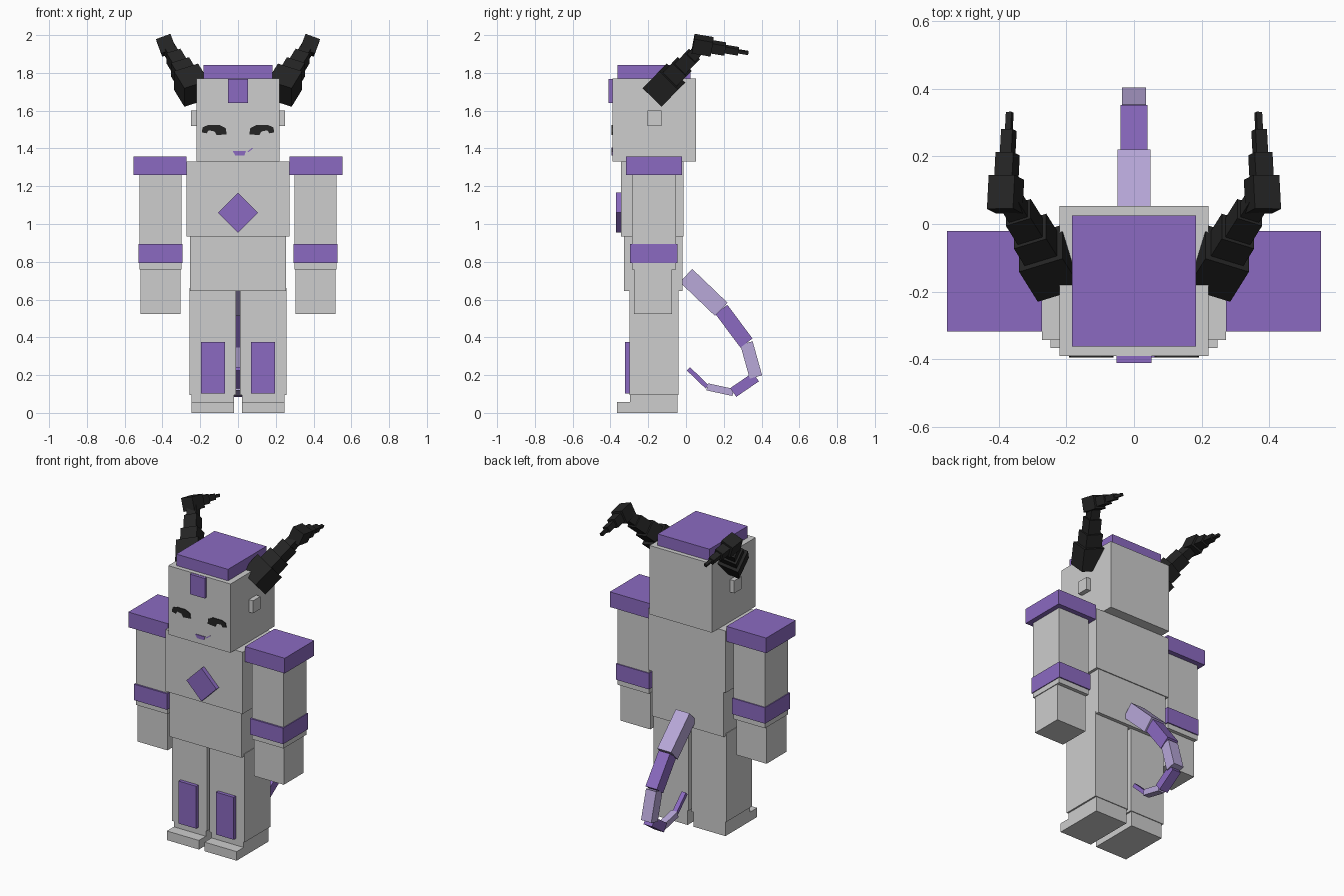
import bpy, bmesh, math
from mathutils import Vector, Matrix

cube = bpy.data.objects.get("Cube")
if cube:
    bpy.data.objects.remove(cube, do_unlink=True)


def material(name, rgb):
    lin = [(c / 255 / 12.92) if c < 11 else ((c / 255 + 0.055) / 1.055) ** 2.4 for c in rgb]
    m = bpy.data.materials.new(name)
    m.use_nodes = True
    m.diffuse_color = (*lin, 1)
    m.node_tree.nodes["Principled BSDF"].inputs["Base Color"].default_value = (*lin, 1)
    return m


GREY = material("light grey", (205, 205, 205))
PURPLE = material("purple", (139, 106, 193))
LILAC = material("pale lilac", (184, 168, 217))
BLACK = material("charcoal black", (36, 36, 36))


def finish(name, bm, mat):
    bmesh.ops.recalc_face_normals(bm, faces=bm.faces)
    me = bpy.data.meshes.new(name)
    bm.to_mesh(me)
    bm.free()
    me.materials.append(mat)
    ob = bpy.data.objects.new(name, me)
    bpy.context.collection.objects.link(ob)
    return ob


def box(name, xs, ys, zs, mat):
    """Axis-aligned box from its ranges."""
    bm = bmesh.new()
    size = Vector([r[1] - r[0] for r in (xs, ys, zs)])
    mid = Vector([(r[0] + r[1]) / 2 for r in (xs, ys, zs)])
    bmesh.ops.create_cube(bm, size=1, matrix=Matrix.Translation(mid) @ Matrix.Diagonal((*size, 1)))
    return finish(name, bm, mat)


def pair(name, xs, ys, zs, mat):
    """A box on the model's left and its mirror on the right."""
    box("left_" + name, xs, ys, zs, mat)
    box("right_" + name, (-xs[1], -xs[0]), ys, zs, mat)


def beam(bm, a, b, hu, hv, roll=0.0, side=1):
    """Box running from a to b, with half widths hu (sideways) and hv."""
    a, b = Vector(a), Vector(b)
    d = (b - a).normalized()
    u = Vector((1, 0, 0))
    u = (u - d * u.dot(d)).normalized()
    u = Matrix.Rotation(roll, 3, d) @ u
    v = d.cross(u)
    rot = Matrix((u, v, d)).transposed().to_4x4()
    m = Matrix.Translation((a + b) / 2) @ rot @ Matrix.Diagonal((2 * hu, 2 * hv, (b - a).length, 1))
    bmesh.ops.create_cube(bm, size=1, matrix=Matrix.Diagonal((side, 1, 1, 1)) @ m)


def plate(name, pts, y, depth, mat, side=1):
    """Flat outline in x and z, extruded forwards from y."""
    bm = bmesh.new()
    f = bm.faces.new([bm.verts.new((side * x, y, z)) for x, z in pts])
    ext = bmesh.ops.extrude_face_region(bm, geom=[f])["geom"]
    bmesh.ops.translate(bm, vec=(0, -depth, 0), verts=[g for g in ext if isinstance(g, bmesh.types.BMVert)])
    return finish(name, bm, mat)


# Head
box("head", (-0.22, 0.22), (-0.39, 0.053), (1.33, 1.77), GREY)
box("head_cap", (-0.183, 0.183), (-0.362, 0.025), (1.77, 1.843), PURPLE)
box("forehead_gem", (-0.052, 0.052), (-0.41, -0.39), (1.64, 1.768), PURPLE)
pair("ear", (0.22, 0.25), (-0.205, -0.13), (1.52, 1.60), GREY)

# Face
eye = [(0.192, 1.485), (0.187, 1.512), (0.16, 1.523), (0.097, 1.523), (0.065, 1.507),
       (0.06, 1.475), (0.113, 1.47), (0.124, 1.49), (0.155, 1.496), (0.166, 1.48)]
plate("left_eye", eye, -0.39, 0.004, BLACK)
plate("right_eye", eye, -0.39, 0.004, BLACK, -1)
plate("mouth", [(-0.028, 1.386), (0.042, 1.386), (0.034, 1.363), (-0.014, 1.363)], -0.39, 0.004, PURPLE)
plate("smirk", [(0.05, 1.384), (0.076, 1.404), (0.08, 1.4), (0.055, 1.38)], -0.39, 0.004, PURPLE)

# Torso
box("chest", (-0.272, 0.272), (-0.343, -0.012), (0.935, 1.33), GREY)
box("waist", (-0.254, 0.254), (-0.328, -0.018), (0.645, 0.935), GREY)
r = 0.106
plate("chest_gem", [(0, 1.06 + r), (r, 1.06), (0, 1.06 - r), (-r, 1.06)], -0.343, 0.027, PURPLE)

# Arms
pair("shoulder_pad", (0.272, 0.553), (-0.318, -0.02), (1.26, 1.357), PURPLE)
pair("upper_arm", (0.299, 0.522), (-0.286, -0.052), (0.76, 1.26), GREY)
pair("armband", (0.293, 0.527), (-0.297, -0.045), (0.793, 0.895), PURPLE)
pair("forearm", (0.305, 0.517), (-0.276, -0.075), (0.523, 0.76), GREY)

# Legs
pair("leg", (0.01, 0.257), (-0.30, -0.04), (0.095, 0.66), GREY)
pair("ankle", (0.02, 0.247), (-0.296, -0.045), (0.058, 0.095), GREY)
pair("foot", (0.02, 0.247), (-0.366, -0.045), (0, 0.058), GREY)
pair("shin_plate", (0.07, 0.195), (-0.322, -0.30), (0.103, 0.374), PURPLE)

# Tail: joints in y and z, then half width and half thickness of each segment
joints = [(0.0, 0.727), (0.187, 0.548), (0.32, 0.37), (0.37, 0.19), (0.25, 0.108), (0.112, 0.138), (0.013, 0.233)]
sizes = [(0.049, 0.048), (0.04, 0.04), (0.036, 0.034), (0.03, 0.028), (0.022, 0.019), (0.015, 0.012)]
for i, (hu, hv) in enumerate(sizes):
    bm = bmesh.new()
    beam(bm, (0, *joints[i]), (0, *joints[i + 1]), hu, hv)
    finish(f"tail_segment_{i + 1}", bm, PURPLE if i % 2 else LILAC)

# Horns: a stepped stem rising outwards, then a stepped tip pointing back
stem_start, stem_end = Vector((0.22, -0.16, 1.69)), Vector((0.378, 0.092, 1.948))
tip_start, tip_end = Vector((0.382, 0.038, 1.955)), Vector((0.367, 0.33, 1.905))
stem = [(0, 0.35, 0.07), (0.35, 0.55, 0.052), (0.55, 0.77, 0.04), (0.77, 0.97, 0.03)]
tip = [(0, 0.34, 0.041), (0.34, 0.58, 0.028), (0.58, 0.82, 0.018), (0.82, 1, 0.009)]
for label, side in (("left", 1), ("right", -1)):
    bm = bmesh.new()
    for a, b, h in stem:
        beam(bm, stem_start.lerp(stem_end, a), stem_start.lerp(stem_end, b), h, h, 0, side)
    for a, b, h in tip:
        beam(bm, tip_start.lerp(tip_end, a), tip_start.lerp(tip_end, b), h, h, math.radians(20), side)
    finish(label + "_horn", bm, BLACK)
